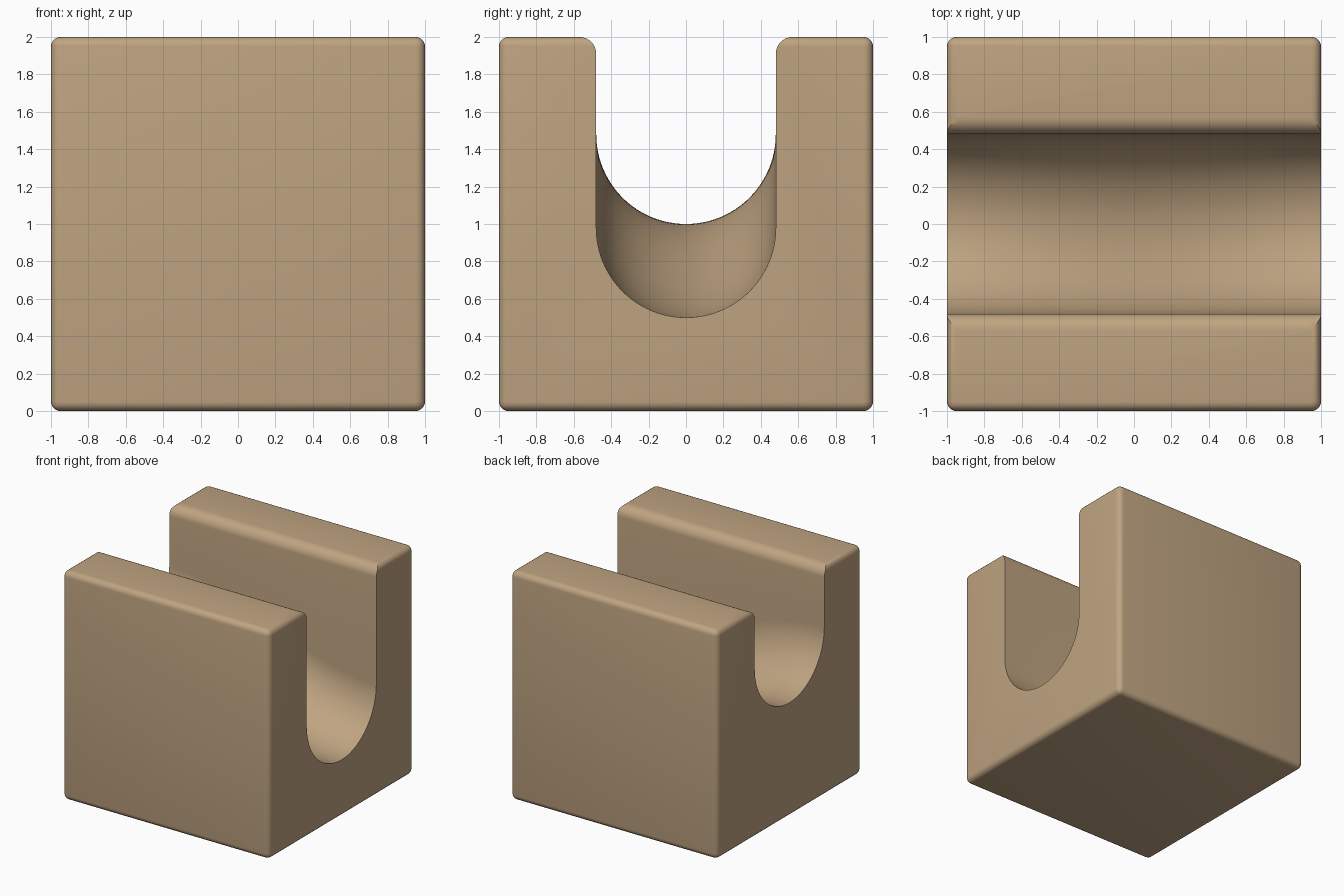
import bpy, bmesh, math

if "Cube" in bpy.data.objects:
    bpy.data.objects.remove(bpy.data.objects["Cube"])

R, FILLET, EDGE = 0.48, 0.09, 0.05   # groove radius, rim rounding, block edge rounding


def object_from(bm, name):
    bmesh.ops.recalc_face_normals(bm, faces=bm.faces)
    mesh = bpy.data.meshes.new(name)
    bm.to_mesh(mesh)
    bm.free()
    ob = bpy.data.objects.new(name, mesh)
    bpy.context.collection.objects.link(ob)
    return ob


# Wooden cube with rounded edges
bm = bmesh.new()
bmesh.ops.create_cube(bm, size=2)
bmesh.ops.translate(bm, verts=bm.verts, vec=(0, 0, 1))
bmesh.ops.bevel(bm, geom=bm.edges[:], offset=EDGE, segments=5, profile=0.5, affect='EDGES')
block = object_from(bm, "track_block")

wood = bpy.data.materials.new("tan wood")
wood.diffuse_color = (0.52, 0.37, 0.22, 1)
wood.use_nodes = True
wood.node_tree.nodes["Principled BSDF"].inputs["Base Color"].default_value = wood.diffuse_color
block.data.materials.append(wood)


# Groove section: flared rim, straight walls, half-round floor
def section(floor):
    half = [(-R - FILLET, 2.3)]
    for i in range(9):
        a = math.pi / 2 * (1 - i / 8)
        half.append((-R - FILLET + FILLET * math.cos(a), 2 - FILLET + FILLET * math.sin(a)))
    for i in range(25):
        a = math.pi / 2 * i / 24
        half.append((-R * math.cos(a), floor + R - R * math.sin(a)))
    return half + [(-y, z) for y, z in half[-2::-1]]


# Sweep the section along x; the floor falls in a soft S from left to right
bm = bmesh.new()
rings = []
stations = [-1.2] + [-1 + i / 16 for i in range(33)] + [1.2]
for x in stations:
    floor = 0.75 - 0.25 * math.sin(math.pi / 2 * max(-1, min(1, x)))
    rings.append([bm.verts.new((x, y, z)) for y, z in section(floor)])
n = len(rings[0])
for a, b in zip(rings, rings[1:]):
    for i in range(n):
        j = (i + 1) % n
        bm.faces.new((a[i], a[j], b[j], b[i]))
bm.faces.new(rings[0])
bm.faces.new(rings[-1])
cutter = object_from(bm, "groove_cutter")
cutter.hide_render = True

# Cut the groove, then shade smooth with sharp groove ends
cut = block.modifiers.new("groove", 'BOOLEAN')
cut.operation, cut.object, cut.solver = 'DIFFERENCE', cutter, 'EXACT'
bpy.context.view_layer.objects.active = block
block.select_set(True)
bpy.ops.object.modifier_apply(modifier=cut.name)
bpy.data.objects.remove(cutter)
bpy.ops.object.shade_smooth_by_angle(angle=math.radians(35))
